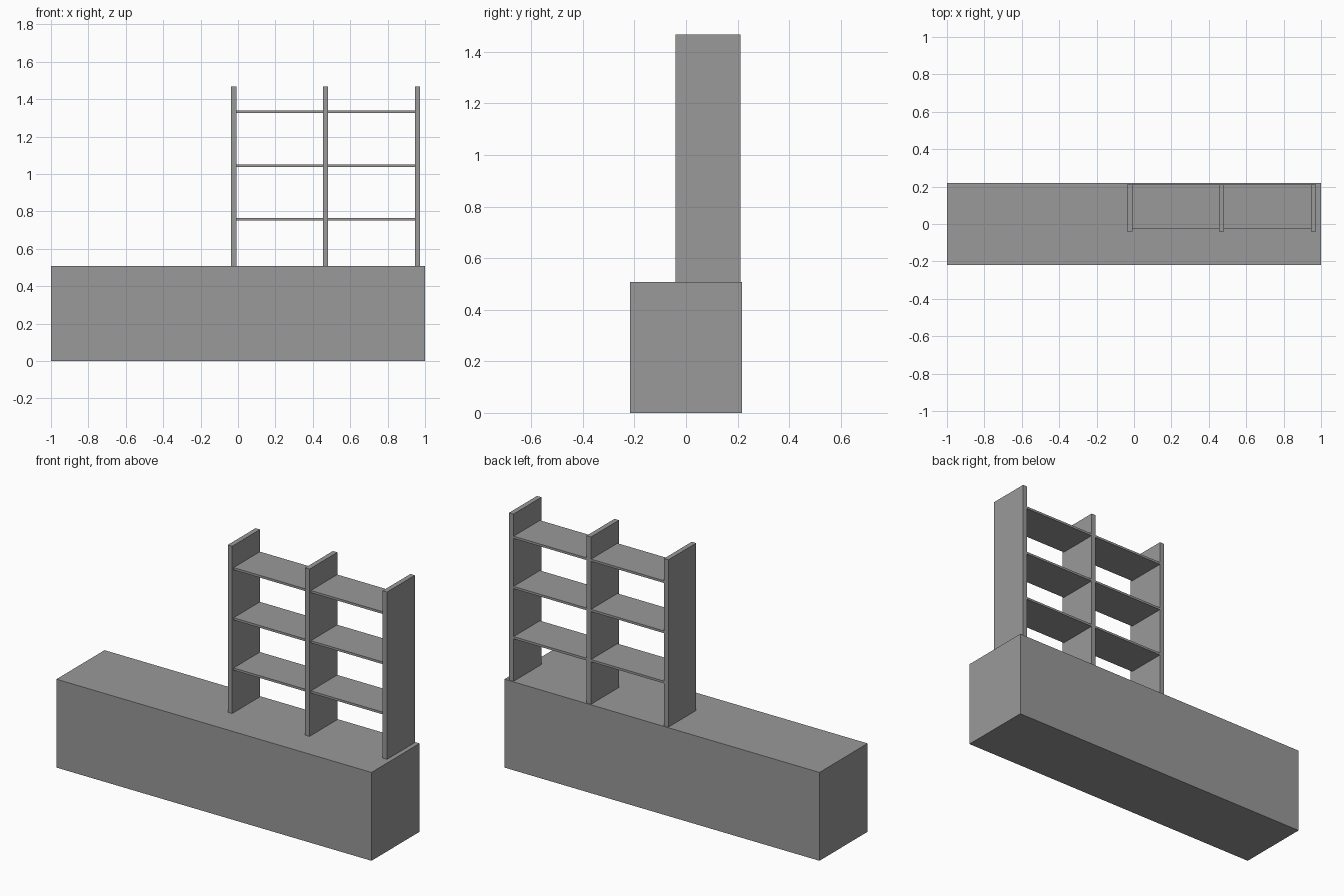
import bpy

default = bpy.data.objects.get("Cube")
if default:
    bpy.data.objects.remove(default, do_unlink=True)

grey = bpy.data.materials.new("plain grey")
grey.use_nodes = True
colour = (0.32, 0.32, 0.32, 1)
grey.diffuse_color = colour
grey.node_tree.nodes["Principled BSDF"].inputs["Base Color"].default_value = colour


def box(name, low, high):
    """Box spanning two opposite corners."""
    bpy.ops.mesh.primitive_cube_add(size=1)
    ob = bpy.context.object
    ob.name = name
    ob.location = [(a + b) / 2 for a, b in zip(low, high)]
    ob.scale = [b - a for a, b in zip(low, high)]
    bpy.ops.object.transform_apply(location=False, rotation=False, scale=True)
    ob.data.materials.append(grey)
    return ob


BASE_TOP = 0.507
RACK_TOP = 1.467
FRONT, BACK = -0.04, 0.212
POST = 0.028
SHELF = 0.013
posts = (-0.023, 0.468, 0.96)

# Long solid base
box("base_cabinet", (-1, -0.218, 0), (1, 0.218, BASE_TOP))

# Upright panels standing on the base
for i, x in enumerate(posts):
    box(f"upright_{i + 1}", (x - POST / 2, FRONT, BASE_TOP), (x + POST / 2, BACK, RACK_TOP))

# Shelves in each bay, set back slightly from the front edges
for bay, (a, b) in enumerate(zip(posts, posts[1:])):
    for level, z in enumerate((0.757, 1.045, 1.333)):
        box(f"shelf_bay{bay + 1}_level{level + 1}",
            (a + POST / 2, FRONT + 0.013, z - SHELF / 2),
            (b - POST / 2, BACK, z + SHELF / 2))
